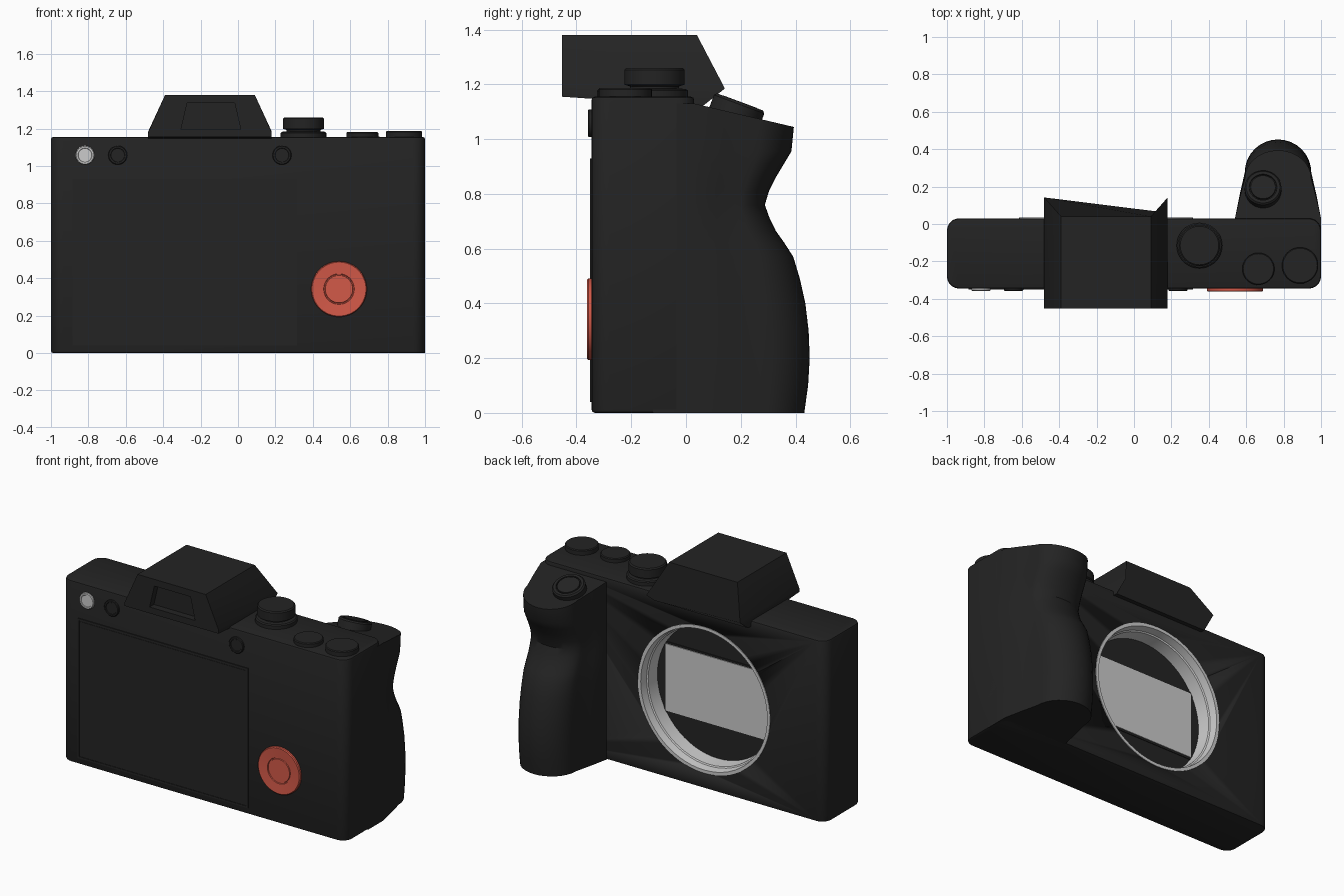
import bpy, bmesh, math
from mathutils import Vector

if "Cube" in bpy.data.objects:
    bpy.data.objects.remove(bpy.data.objects["Cube"])


def material(name, rgb):
    m = bpy.data.materials.new(name)
    m.diffuse_color = (*rgb, 1)
    m.use_nodes = True
    m.node_tree.nodes["Principled BSDF"].inputs["Base Color"].default_value = m.diffuse_color
    return m


BLACK = material("body black", (0.017, 0.017, 0.017))
RED = material("coral red", (0.65, 0.10, 0.065))
SILVER = material("light silver", (0.60, 0.60, 0.60))


def finish(name, bm, mat, angle=32):
    bmesh.ops.recalc_face_normals(bm, faces=bm.faces)
    mesh = bpy.data.meshes.new(name)
    bm.to_mesh(mesh)
    bm.free()
    mesh.materials.append(mat)
    ob = bpy.data.objects.new(name, mesh)
    bpy.context.collection.objects.link(ob)
    bpy.ops.object.select_all(action='DESELECT')
    ob.select_set(True)
    bpy.context.view_layer.objects.active = ob
    bpy.ops.object.shade_smooth_by_angle(angle=math.radians(angle))
    return ob


def loft(name, loops, mat, closed=False):
    """Bridge equal-length loops; cap the ends, or join last to first."""
    bm = bmesh.new()
    rings = [[bm.verts.new(p) for p in loop] for loop in loops]
    pairs = list(zip(rings, rings[1:]))
    if closed:
        pairs.append((rings[-1], rings[0]))
    else:
        bm.faces.new(rings[0])
        bm.faces.new(rings[-1])
    n = len(rings[0])
    for a, b in pairs:
        for i in range(n):
            j = (i + 1) % n
            bm.faces.new((a[i], a[j], b[j], b[i]))
    return finish(name, bm, mat)


def turned(name, centre, axis, profile, mat, closed=False, n=48):
    """Round part from (radius, height) steps along an axis."""
    q = Vector(axis).to_track_quat('Z', 'Y')
    c = Vector(centre)
    loops = [[c + q @ Vector((r * math.cos(2 * math.pi * i / n),
                              r * math.sin(2 * math.pi * i / n), h))
              for i in range(n)] for r, h in profile]
    return loft(name, loops, mat, closed)


def rect(x0, x1, z0, z1, y):
    return [(x0, y, z0), (x1, y, z0), (x1, y, z1), (x0, y, z1)]


UP, FRONT, REAR = (0, 0, 1), (0, -1, 0), (0, 1, 0)
TOP = 1.155
MX, MZ = -0.15, 0.565      # mount centre

# Main body: rounded upright corners, fine bevel top and bottom
bm = bmesh.new()
bmesh.ops.create_cube(bm, size=1)
for v in bm.verts:
    v.co = Vector((v.co.x * 2, v.co.y * 0.375 - 0.1575, (v.co.z + 0.5) * TOP))
upright = [e for e in bm.edges if abs(e.verts[0].co.z - e.verts[1].co.z) > 0.5]
bmesh.ops.bevel(bm, geom=upright, offset=0.065, segments=6, profile=0.5, affect='EDGES')
rims = [e for e in bm.edges if len({round(v.co.z, 3) for v in e.verts}) == 1]
bmesh.ops.bevel(bm, geom=rims, offset=0.012, segments=2, profile=0.5, affect='EDGES')
body = finish("body", bm, BLACK)

# Round mount cavity cut in the body
cutter = turned("mount_cutter", (MX, 0, MZ), REAR, [(0.455, -0.105), (0.455, 0.2)], BLACK, n=64)
cutter.hide_render = True
cut = body.modifiers.new("mount_cavity", 'BOOLEAN')
cut.object = cutter
cut.operation = 'DIFFERENCE'
bpy.context.view_layer.objects.active = body
bpy.ops.object.modifier_apply(modifier=cut.name)
bpy.data.objects.remove(cutter)

# Mount ring with stepped inner wall, and the sensor
turned("mount_ring", (MX, 0, MZ), REAR,
       [(0.465, -0.104), (0.465, 0.034), (0.445, 0.034), (0.438, -0.015),
        (0.43, -0.02), (0.424, -0.104)], SILVER, closed=True, n=64)
loft("sensor_frame", [rect(MX - 0.375, MX + 0.375, MZ - 0.225, MZ + 0.225, y)
                      for y in (-0.108, -0.101)], BLACK)
loft("sensor", [rect(MX - 0.362, MX + 0.362, MZ - 0.213, MZ + 0.213, y)
                for y in (-0.107, -0.096)], SILVER)

# Hand grip: U-shaped sections whose depth follows the finger profile
GX, GY = 0.77, 0.03
outline = [(0.23, None), (0.23, 0), (0.205, 0.3)]
outline += [(0.178 * math.cos(a), 0.58 + 0.42 * math.sin(a))
            for a in (math.pi * i / 16 for i in range(17))]
outline += [(-0.205, 0.3), (-0.23, 0), (-0.23, None)]
profile = [(0, 0.432), (0.1, 0.446), (0.2, 0.452), (0.3, 0.448), (0.4, 0.436),
           (0.49, 0.416), (0.57, 0.392), (0.62, 0.36), (0.665, 0.328), (0.715, 0.304),
           (0.76, 0.288), (0.81, 0.303), (0.86, 0.328), (0.91, 0.358), (0.955, 0.385),
           (None, 0.394)]
loops = []
for z, depth in profile:
    ring = []
    for x, f in outline:
        y = -0.12 if f is None else GY + f * (depth - GY)
        top = min(1.13, 1.13 - 0.235 * (y - GY))
        ring.append((GX + x, y, top if z is None else z))
    loops.append(ring)
loft("hand_grip", loops, BLACK)

# Viewfinder hump with recessed eyepiece window
xz = [(-0.48, TOP), (0.18, TOP), (0.18, 1.18), (0.09, 1.38), (-0.39, 1.38), (-0.48, 1.18)]
window = [(-0.305, 1.195), (0.015, 1.195), (0.012, 1.207),
          (-0.018, 1.337), (-0.272, 1.337), (-0.302, 1.207)]
far_y = [0.06, 0.06, 0.142, 0.04, 0.04, 0.142]
far_z = [1.12, 1.12, 1.185, 1.38, 1.38, 1.185]
loft("viewfinder_hump",
     [[(x, y, z) for (x, _), y, z in zip(xz, far_y, far_z)],
      [(x, -0.453, z) for x, z in xz],
      [(x, -0.453, z) for x, z in window],
      [(x, -0.41, z) for x, z in window]], BLACK)

# Rear screen with a thin groove around the panel
X0, X1, Z0, Z1 = -0.885, 0.315, 0.04, 0.93
loft("rear_screen",
     [rect(X0 + d, X1 - d, Z0 + d, Z1 - d, y) for d, y in
      ((0, -0.33), (0, -0.35), (0.012, -0.35), (0.012, -0.347), (0.018, -0.347), (0.018, -0.349))],
     BLACK)

# Top dials
turned("tall_dial", (0.35, -0.115, TOP), UP,
       [(0.122, -0.01), (0.122, 0.022), (0.115, 0.028), (0.09, 0.03), (0.09, 0.038),
        (0.11, 0.044), (0.11, 0.098), (0.103, 0.105)], BLACK)
for name, x, y, r, h in (("small_dial", 0.665, -0.24, 0.086, 0.026),
                         ("corner_dial", 0.888, -0.222, 0.097, 0.032)):
    turned(name, (x, y, TOP), UP, [(r, -0.01), (r, h - 0.005), (r - 0.005, h)], BLACK)

# Shutter button tilted on the grip
turned("shutter_button", (0.69, 0.18, 1.09), (0, 0.35, 0.94),
       [(0.098, -0.02), (0.098, 0.04), (0.09, 0.049), (0.074, 0.049), (0.072, 0.04),
        (0.068, 0.04), (0.066, 0.05)], BLACK)

# Small rear buttons and the control wheel
for name, x, mat in (("silver_button", -0.818, SILVER), ("left_button", -0.643, BLACK),
                     ("right_button", 0.235, BLACK)):
    turned(name, (x, -0.345, 1.058), FRONT,
           [(0.051, -0.01), (0.051, 0.009), (0.047, 0.013), (0.038, 0.013), (0.036, 0.01)],
           mat, n=32)
turned("control_wheel", (0.54, -0.345, 0.342), FRONT,
       [(0.149, -0.01), (0.149, 0.012), (0.144, 0.017), (0.082, 0.013), (0.08, 0.007),
        (0.075, 0.007), (0.073, 0.013)], RED, n=64)
